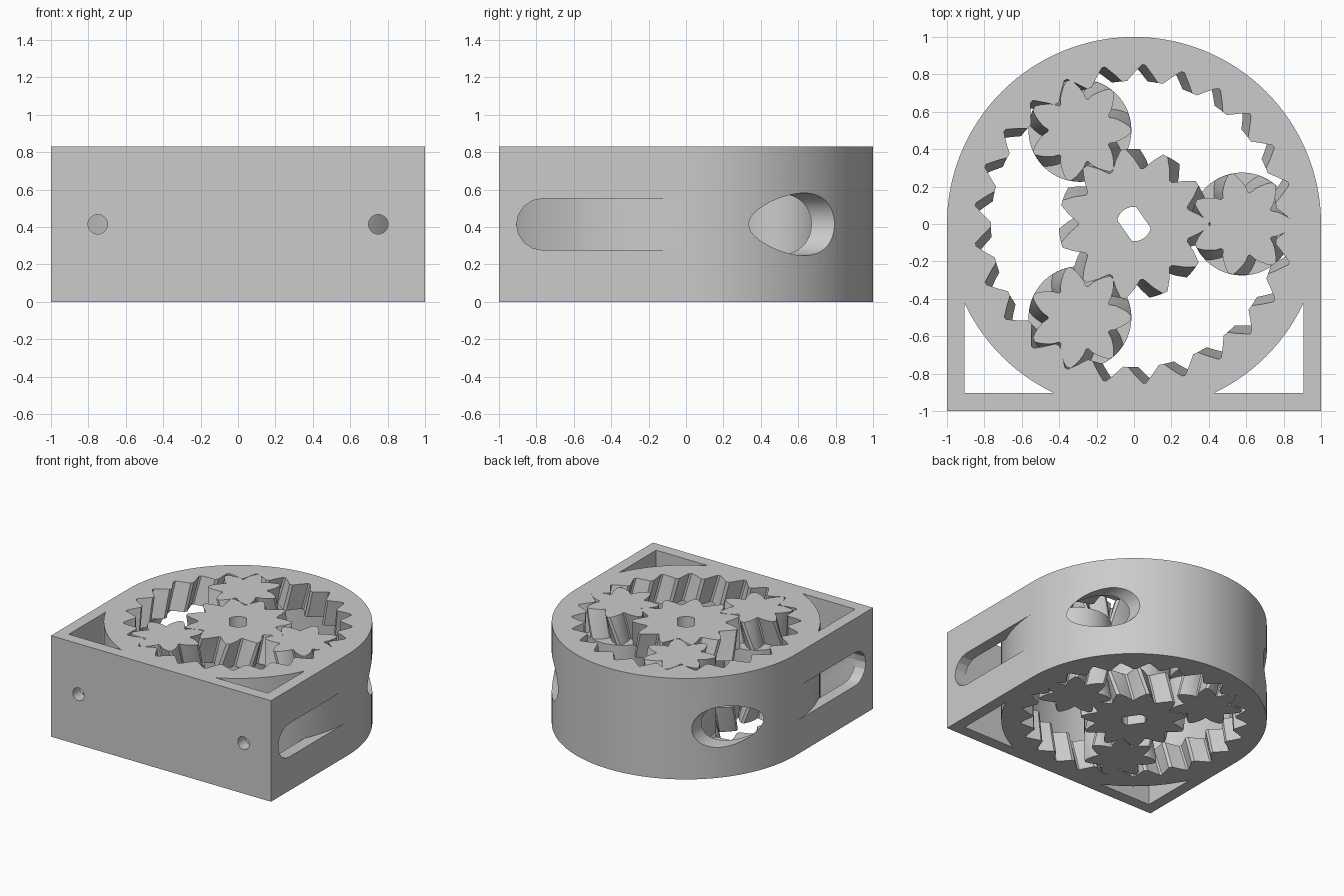
import bpy, bmesh
from math import sin, cos, pi, radians, tau
from mathutils import Matrix

cube = bpy.data.objects.get("Cube")
if cube:
    bpy.data.objects.remove(cube)

HEIGHT = 0.83
MID = HEIGHT / 2
LOW = 0.225            # thickness of each toothed layer
HIGH = HEIGHT - LOW
ORBIT = 0.578          # distance from the sun gear to each planet gear
TWIST = 4.7 * 25       # tooth twist per layer, shared out by tooth count

grey = bpy.data.materials.new("plain grey")
grey.use_nodes = True
grey.diffuse_color = (0.6, 0.6, 0.6, 1)
grey.node_tree.nodes["Principled BSDF"].inputs["Base Color"].default_value = (0.6, 0.6, 0.6, 1)


def finish(name, bm):
    bmesh.ops.recalc_face_normals(bm, faces=bm.faces)
    mesh = bpy.data.meshes.new(name)
    bm.to_mesh(mesh)
    bm.free()
    mesh.materials.append(grey)
    obj = bpy.data.objects.new(name, mesh)
    bpy.context.collection.objects.link(obj)
    return obj


def stack(name, sections):
    """Skin a list of equal-sized loops and cap both ends."""
    bm = bmesh.new()
    loops = [[bm.verts.new(p) for p in s] for s in sections]
    sides = []
    for a, b in zip(loops, loops[1:]):
        for i in range(len(a)):
            j = (i + 1) % len(a)
            sides.append(bm.faces.new((a[i], a[j], b[j], b[i])))
    bm.faces.new(loops[0][::-1])
    bm.faces.new(loops[-1])
    bmesh.ops.triangulate(bm, faces=sides)
    return finish(name, bm)


def teeth(name, count, levels, z0, z1, a0, a1, steps=4):
    """Helical toothed layer; levels are (radius, half tooth width in pitches)."""
    outline = [(r, -f) for r, f in levels] + [(r, f) for r, f in reversed(levels)]
    sections = []
    for k in range(steps + 1):
        t = k / steps
        turn = radians(a0 + (a1 - a0) * t)
        sections.append([(r * cos(turn + tau * (i + f) / count),
                          r * sin(turn + tau * (i + f) / count),
                          z0 + (z1 - z0) * t)
                         for i in range(count) for r, f in outline])
    return stack(name, sections)


def cylinder(name, radius, z0, z1, n=96):
    return stack(name, [[(radius * cos(tau * i / n), radius * sin(tau * i / n), z)
                         for i in range(n)] for z in (z0, z1)])


def rod_y(name, x, radius, y0, y1):
    """Cylinder along y at mid height."""
    rod = cylinder(name, radius, y0, y1, 48)
    rod.data.transform(Matrix.Translation((x, 0, MID)) @ Matrix.Rotation(-pi / 2, 4, 'X'))
    return rod


def box(name, x0, x1, y0, y1, z0, z1):
    return stack(name, [[(x0, y0, z), (x1, y0, z), (x1, y1, z), (x0, y1, z)]
                        for z in (z0, z1)])


def activate(obj):
    bpy.ops.object.select_all(action='DESELECT')
    bpy.context.view_layer.objects.active = obj
    obj.select_set(True)


def combine(target, other, operation='DIFFERENCE'):
    other.hide_render = True
    mod = target.modifiers.new("cut", 'BOOLEAN')
    mod.operation = operation
    mod.solver = 'EXACT'
    mod.object = other
    activate(target)
    bpy.ops.object.modifier_apply(modifier=mod.name)
    bpy.data.objects.remove(other)


def smooth(obj):
    activate(obj)
    bpy.ops.object.shade_smooth_by_angle(angle=radians(20))


def gear(name, count, levels, waist, phase, twist):
    """Two mirrored helical layers joined by a smooth round waist."""
    obj = teeth(name, count, levels, 0, LOW, phase, phase + twist)
    overlap = 0.004
    combine(obj, cylinder("waist", waist, LOW - overlap, HIGH + overlap), 'UNION')
    combine(obj, teeth("upper_teeth", count, levels, HIGH, HEIGHT, phase + twist, phase), 'UNION')
    return obj


# Square front frame with open corner pockets and side slots
frame = box("front_frame", -1, 1, -1, 0, 0, HEIGHT)
combine(frame, box("pocket_cutter", -0.905, 0.905, -0.904, 0.1, -0.1, 1))
slot_r = 0.1375
for side in (-1, 1):
    arc = [(-0.768 - slot_r * sin(pi * i / 8), MID + slot_r * cos(pi * i / 8))
           for i in range(9)]
    outline = arc + [(0.1, MID - slot_r), (0.1, MID + slot_r)]
    combine(frame, stack("slot_cutter", [[(side * x, y, z) for y, z in outline]
                                         for x in (0.85, 1.1)]))
    combine(frame, rod_y("pin_hole_cutter", side * 0.75, 0.052, -1.1, -0.85))

# Round housing joined to the frame
housing = cylinder("ring_housing", 1, 0, HEIGHT, 128)
combine(housing, frame, 'UNION')

# Internal ring teeth in two layers, with a smooth groove between
combine(housing, cylinder("groove_cutter", 0.905, LOW, HIGH, 128))
ring_levels = [(0.765, 0.43), (0.805, 0.25), (0.853, 0.04)]
ring_twist = TWIST / 25
for z0, z1, a0, a1 in ((-0.01, LOW + 0.02, 0, ring_twist),
                       (HIGH - 0.02, HEIGHT + 0.01, ring_twist, 0)):
    combine(housing, teeth("ring_teeth_cutter", 25, ring_levels, z0, z1, a0, a1))

# Round openings from the back, through the curved wall
for side in (-1, 1):
    combine(housing, rod_y("opening_cutter", side * 0.775, 0.167, 0.05, 1.1))
smooth(housing)

# Central gear with a two-flat shaft hole
sun = gear("sun_gear", 11, [(0.30, 0.45), (0.353, 0.24), (0.402, 0.06)], 0.29,
           0, -TWIST / 11)
half = radians(42)
angles = [c + half * (k / 6 - 1) + radians(125) for c in (0, pi) for k in range(13)]
combine(sun, stack("shaft_hole_cutter", [[(0.092 * cos(a), 0.092 * sin(a), z)
                                          for a in angles] for z in (-0.1, 1)]))
smooth(sun)

# Three planet gears, each phased to mesh with the sun gear
sun_pitch, planet_pitch = 360 / 11, 360 / 7
planet_levels = [(0.172, 0.46), (0.20, 0.36), (0.225, 0.25), (0.25, 0.15), (0.274, 0.05)]
for i in range(3):
    place = 120 * i
    phase = place + 180 - planet_pitch * (0.5 - place / sun_pitch)
    planet = gear(f"planet_gear_{i + 1}", 7, planet_levels, 0.275, phase, TWIST / 7)
    planet.location = (ORBIT * cos(radians(place)), ORBIT * sin(radians(place)), 0)
    smooth(planet)
